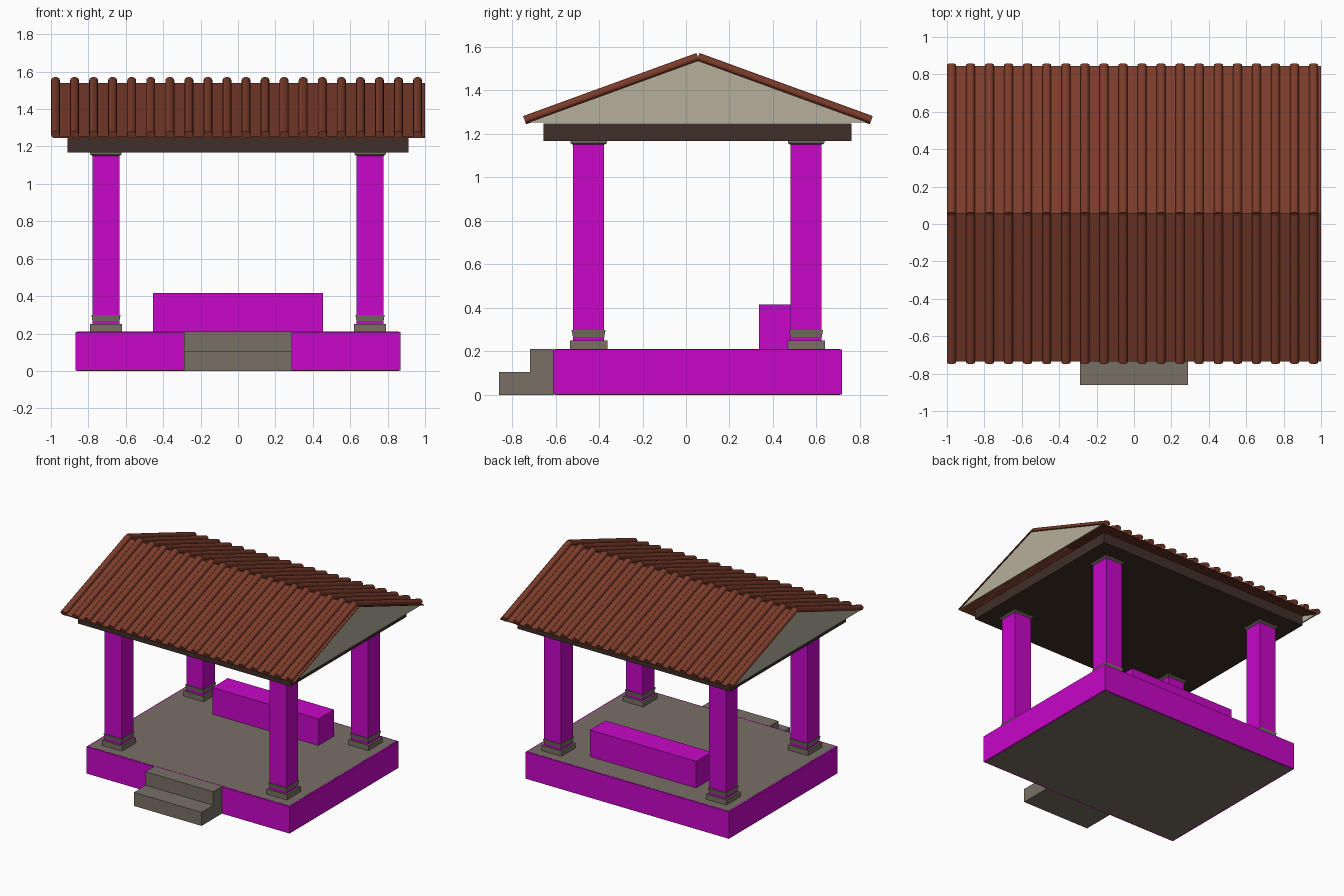
import bpy, bmesh, math
from mathutils import Matrix, Vector

if "Cube" in bpy.data.objects:
    bpy.data.objects.remove(bpy.data.objects["Cube"])


def material(name, rgb):
    m = bpy.data.materials.new(name)
    m.diffuse_color = (*rgb, 1)
    m.use_nodes = True
    m.node_tree.nodes["Principled BSDF"].inputs["Base Color"].default_value = m.diffuse_color
    return m


PURPLE = material("purple", (0.58, 0.002, 0.58))
STONE = material("stone", (0.19, 0.16, 0.13))
WOOD = material("dark_wood", (0.05, 0.028, 0.021))
TILE = material("roof_tile", (0.2, 0.045, 0.024))
PLASTER = material("plaster", (0.46, 0.43, 0.33))


def finish(name, bm, mat):
    bmesh.ops.recalc_face_normals(bm, faces=bm.faces)
    me = bpy.data.meshes.new(name)
    bm.to_mesh(me)
    bm.free()
    me.materials.append(mat)
    ob = bpy.data.objects.new(name, me)
    bpy.context.collection.objects.link(ob)
    return ob


def box(name, x, y, z, mat):
    bm = bmesh.new()
    size = Matrix.Diagonal((x[1] - x[0], y[1] - y[0], z[1] - z[0], 1))
    mid = Vector((sum(x) / 2, sum(y) / 2, sum(z) / 2))
    bmesh.ops.create_cube(bm, size=1, matrix=Matrix.Translation(mid) @ size)
    return finish(name, bm, mat)


def square_stack(name, cx, cy, levels, mat):
    """Square post lofted through (half width, height) levels."""
    bm = bmesh.new()
    rings = [[bm.verts.new((cx + sx * h, cy + sy * h, z))
              for sx, sy in ((-1, -1), (1, -1), (1, 1), (-1, 1))] for h, z in levels]
    for a, b in zip(rings, rings[1:]):
        for i in range(4):
            j = (i + 1) % 4
            bm.faces.new((a[i], a[j], b[j], b[i]))
    bm.faces.new(rings[0])
    bm.faces.new(rings[-1])
    return finish(name, bm, mat)


def extrude_yz(name, profile, x0, x1, mat):
    bm = bmesh.new()
    face = bm.faces.new([bm.verts.new((x0, y, z)) for y, z in profile])
    new = bmesh.ops.extrude_face_region(bm, geom=[face])["geom"]
    bmesh.ops.translate(bm, vec=(x1 - x0, 0, 0),
                        verts=[v for v in new if isinstance(v, bmesh.types.BMVert)])
    return finish(name, bm, mat)


# Platform: purple cladding around a stone core
box("platform_cladding", (-0.87, 0.87), (-0.612, 0.718), (0.001, 0.209), PURPLE)
box("platform_core", (-0.86, 0.86), (-0.602, 0.708), (0, 0.21), STONE)

# Front steps
extrude_yz("front_steps", [(-0.86, 0), (-0.61, 0), (-0.61, 0.21), (-0.717, 0.21),
                           (-0.717, 0.105), (-0.86, 0.105)], -0.29, 0.29, STONE)

# Bench
box("bench", (-0.455, 0.455), (0.335, 0.525), (0.21, 0.416), PURPLE)

# Four columns with bases and capitals
for sx, side in ((-1, "left"), (1, "right")):
    for cy, end in ((-0.448, "front"), (0.552, "back")):
        tag, cx = f"{end}_{side}", sx * 0.706
        square_stack("column_" + tag, cx, cy, [(0.072, 0.22), (0.072, 1.165)], PURPLE)
        square_stack("column_base_" + tag, cx, cy,
                     [(0.086, 0.21), (0.086, 0.25), (0.069, 0.25), (0.078, 0.298)], STONE)
        square_stack("column_capital_" + tag, cx, cy,
                     [(0.073, 1.15), (0.084, 1.158), (0.084, 1.168)], STONE)

# Ceiling slab
box("ceiling_slab", (-0.912, 0.912), (-0.655, 0.76), (1.167, 1.248), WOOD)

# Roof measurements
RIDGE_Y, RIDGE_Z, RUN, SLOPE = 0.055, 1.54, 0.79, math.radians(20)
EAVE_Z = RIDGE_Z - RUN * math.tan(SLOPE)

# Roof sheet under the tiles
T = 0.006
extrude_yz("roof_sheet", [(RIDGE_Y - RUN, EAVE_Z), (RIDGE_Y, RIDGE_Z), (RIDGE_Y + RUN, EAVE_Z),
                          (RIDGE_Y + RUN, EAVE_Z - T), (RIDGE_Y, RIDGE_Z - T),
                          (RIDGE_Y - RUN, EAVE_Z - T)], -0.99, 1.0, TILE)

# Gable panels
for sx, side in ((-1, "left"), (1, "right")):
    extrude_yz("gable_" + side, [(RIDGE_Y - RUN + 0.01, EAVE_Z), (RIDGE_Y + RUN - 0.01, EAVE_Z),
                                 (RIDGE_Y, RIDGE_Z - 0.004)], sx * 0.98, sx * 0.99, PLASTER)

# Rounded tile rows, running from the ridge to each eave
length = 0.797 / math.cos(SLOPE)
for sy, end in ((-1, "front"), (1, "back")):
    bm = bmesh.new()
    direction = Vector((0, sy * math.cos(SLOPE), -math.sin(SLOPE)))
    turn = direction.to_track_quat('Z', 'X').to_matrix().to_4x4()
    for i in range(20):
        mid = Vector((-0.976 + i * 0.1019, RIDGE_Y, 1.553)) + direction * length / 2
        flat = Matrix.Diagonal((0.02, 0.024, 1, 1))
        bmesh.ops.create_cone(bm, cap_ends=True, segments=12, radius1=1, radius2=1,
                              depth=length, matrix=Matrix.Translation(mid) @ turn @ flat)
    for f in bm.faces:
        f.smooth = len(f.verts) == 4
    for e in bm.edges:
        e.smooth = all(f.smooth for f in e.link_faces)
    finish("roof_tiles_" + end, bm, TILE)
